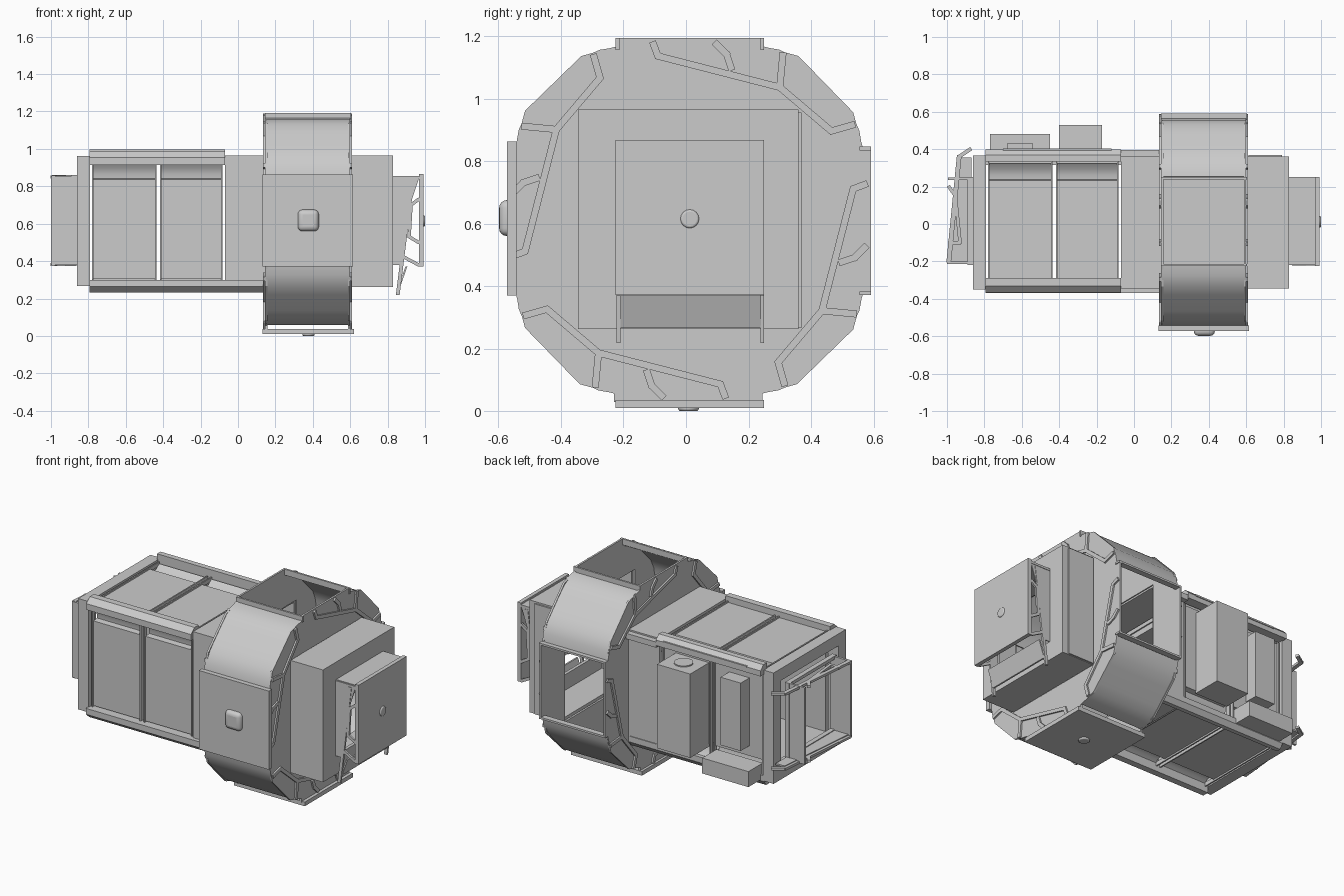
import bpy, bmesh, math
from mathutils import Vector

if "Cube" in bpy.data.objects:
    bpy.data.objects.remove(bpy.data.objects["Cube"])

grey = bpy.data.materials.new("light_grey")
grey.use_nodes = True
grey.diffuse_color = (0.6, 0.6, 0.6, 1)
grey.node_tree.nodes["Principled BSDF"].inputs["Base Color"].default_value = (0.6, 0.6, 0.6, 1)

RING = (0.01, 0.611)    # ring centre in y, z
BODY = (0.008, 0.612)   # body centre in y, z


def solid(name, polys, axis, lo, hi, smooth=False):
    """Extrude flat polygons along an axis (0 = x, 1 = y, 2 = z)."""
    bm = bmesh.new()
    for poly in polys:
        rings = []
        for h in (lo, hi):
            ring = []
            for a, b in poly:
                co = [a, b]
                co.insert(axis, h)
                ring.append(bm.verts.new(co))
            rings.append(ring)
        bm.faces.new(rings[0])
        bm.faces.new(rings[1])
        n = len(poly)
        for i in range(n):
            j = (i + 1) % n
            bm.faces.new((rings[0][i], rings[0][j], rings[1][j], rings[1][i]))
    bmesh.ops.recalc_face_normals(bm, faces=bm.faces)
    mesh = bpy.data.meshes.new(name)
    bm.to_mesh(mesh)
    bm.free()
    mesh.materials.append(grey)
    obj = bpy.data.objects.new(name, mesh)
    bpy.context.collection.objects.link(obj)
    if smooth:
        bpy.ops.object.select_all(action='DESELECT')
        obj.select_set(True)
        bpy.context.view_layer.objects.active = obj
        bpy.ops.object.shade_smooth_by_angle(angle=math.radians(40))
    return obj


def rect(a0, a1, b0, b1):
    return [(a0, b0), (a1, b0), (a1, b1), (a0, b1)]


def circle(a, b, r):
    return [(a + r * math.cos(i * math.pi / 8), b + r * math.sin(i * math.pi / 8)) for i in range(16)]


def box(name, x0, x1, y0, y1, z0, z1):
    return solid(name, [rect(x0, x1, y0, y1)], 2, z0, z1)


def frame(outer, hole):
    """Four rectangles around a hole; both given as a0, a1, b0, b1."""
    a0, a1, b0, b1 = outer
    c0, c1, d0, d1 = hole
    return [rect(a0, a1, b0, d0), rect(a0, a1, d1, b1), rect(a0, c0, d0, d1), rect(c1, a1, d0, d1)]


def spin(pts, k, centre):
    """Quarter turns that carry front to top to back to bottom."""
    for _ in range(k):
        pts = [(b, -a) for a, b in pts]
    return [(a + centre[0], b + centre[1]) for a, b in pts]


def bars(pts, w):
    """Strips of width w along a polyline."""
    out = []
    for p, q in zip(pts, pts[1:]):
        p, q = Vector(p), Vector(q)
        d = (q - p).normalized()
        n = Vector((-d.y, d.x)) * w / 2
        p, q = p - d * w * 0.3, q + d * w * 0.3
        out.append([tuple(v) for v in (p + n, q + n, q - n, p - n)])
    return out


def knob(name, poly, axis, lo, hi, r):
    obj = solid(name, [poly], axis, lo, hi, True)
    mod = obj.modifiers.new("round", 'BEVEL')
    mod.width = r
    mod.segments = 4


# Docking ring: two side walls with a square hole, each carrying pinwheel trusses
quarter = [(-.582, -.235), (-.582, .24), (-.555, .24), (-.525, .35), (-.345, .525), (-.235, .555)]
wall = quarter + [(-.235, .582), (-.235, .345), (-.345, .345), (-.345, -.235)]
rib = [(-.115, .565), (-.1, .525), (.29, .425), (.455, .285), (.525, .305)]
branch = [(.085, .565), (.12, .53), (.135, .485)]
bracket = [(.3, .53), (.29, .425)]
for k in range(4):
    ribs = [s for line in (rib, branch, bracket) for s in bars(spin(line, k, RING), 0.022)]
    for side, x, rx in (("inner", 0.145, 0.135), ("outer", 0.588, 0.6)):
        solid(side + "_ring_wall", [spin(wall, k, RING)], 0, x, x + 0.012)
        solid(side + "_truss_ribs", ribs, 0, rx, rx + 0.01)

# Curved panels on the four diagonals
outer = [(-.553, .245), (-.545, .29), (-.515, .35), (-.475, .393), (-.39, .478),
         (-.345, .52), (-.285, .545), (-.235, .553)]
inner = [(a * 0.975, b * 0.975) for a, b in reversed(outer)]
for k in range(4):
    solid("curved_panel", [spin(outer + inner, k, RING)], 0, 0.15, 0.6, True)

# Port edges and the two closed port covers
for k in (1, 2):
    for side in (-.235, .228):
        edge = [(-.582, side), (-.582, side + .012), (-.545, side + .012), (-.545, side)]
        solid("port_edge", [spin(edge, k, RING)], 0, 0.145, 0.605)
box("front_port_cover", 0.13, 0.615, -0.573, -0.543, 0.37, 0.862)
box("bottom_port_cover", 0.13, 0.62, -0.225, 0.25, 0.01, 0.036)
knob("front_knob", rect(0.32, 0.432, 0.56, 0.675), 1, -0.598, -0.545, 0.025)
knob("bottom_knob", circle(0.377, 0.008, 0.033), 2, 0.0, 0.025, 0.008)

# Hollow end block with an open truss collar and a cover
solid("end_block_walls", frame((-.345, .36, .262, .965), (-.325, .34, .282, .945)), 0, 0.605, 0.83)
solid("end_block_face", frame((-.335, .35, .272, .955), (-.22, .245, .38, .85)), 0, 0.81, 0.83)
box("end_block_lip", 0.612, 0.79, 0.355, 0.37, 0.265, 0.955)
box("end_collar_top", 0.83, 0.97, -0.215, 0.25, 0.842, 0.856)
box("end_port_cover", 0.968, 0.993, -0.225, 0.25, 0.372, 0.867)
knob("end_knob", circle(0.012, 0.615, 0.03), 0, 0.98, 1.0, 0.007)
end_truss = bars([(.93, .83), (.855, .225)], .02)
end_truss += bars([(.965, .73), (.925, .7), (.915, .53), (.965, .5)], .018)
end_truss += bars([(.965, .38), (.89, .42)], .018)
end_web = [(.83, .85), (.97, .85), (.93, .73), (.88, .38), (.83, .38)]
for y in (-0.222, 0.238):
    solid("end_truss", end_truss, 1, y, y + 0.012)
    solid("end_truss_web", [end_web], 1, y + 0.003, y + 0.009)
solid("lower_flap", [[(.895, .37), (.905, .37), (.868, .265), (.858, .265)]], 1, -0.21, 0.24)

# Main body: hollow section beside the ring
solid("joining_section", frame((-.344, .36, .26, .964), (-.325, .34, .28, .945)), 0, -0.07, 0.15)

# Rack panels on all four sides with a dished strip at one end
rack = [(-.335, -.305), (-.335, .225), (-.3, .23), (-.302, .255), (-.312, .285),
        (-.335, .315), (-.285, .315), (-.285, -.305)]
post = [(-.345, -.31), (-.345, .32), (-.32, .32), (-.32, -.31)]
for k in range(4):
    for x0, x1 in ((-0.772, -0.445), (-0.41, -0.09)):
        solid("rack_panel", [spin(rack, k, BODY)], 0, x0, x1, True)
        for x in (x0 - .008, x1):
            solid("rack_post", [spin(post, k, BODY)], 0, x, x + .008)


# Long corner rails
def rail(name, y0, y1, z0, z1, x1, cut):
    """Rail section with its outer corner cut away."""
    c = [(y0, z0), (y1, z0), (y1, z1), (y0, z1)]
    a = Vector(c[cut])
    before, after = Vector(c[cut - 1]), Vector(c[(cut + 1) % 4])
    c[cut:cut + 1] = [tuple(a.lerp(before, .45)), tuple(a.lerp(after, .45))]
    solid(name, [c], 0, -0.795, x1)


rail("top_front_rail", -0.365, -0.29, 0.915, 0.985, -0.07, 3)
rail("top_back_rail", 0.335, 0.398, 0.935, 0.998, -0.07, 2)
rail("bottom_front_rail", -0.37, -0.295, 0.233, 0.3, 0.14, 0)
rail("bottom_back_rail", 0.315, 0.365, 0.235, 0.3, 0.14, 1)
box("rail_slot_strip", -0.7, -0.12, 0.37, 0.403, 0.965, 0.975)
box("back_rail_extension", -0.07, 0.14, 0.35, 0.395, 0.92, 0.955)

# Open end frame
solid("end_frame", frame((-.35, .365, .268, .962), (-.275, .29, .343, .887)), 0, -0.862, -0.79)

# Equipment boxes on the back
box("tall_box", -0.4, -0.17, 0.34, 0.53, 0.37, 0.895)
solid("box_lid", [circle(-0.285, 0.43, 0.055)], 2, 0.895, 0.902)
box("low_box", -0.77, -0.45, 0.34, 0.482, 0.268, 0.365)
box("flat_box", -0.68, -0.54, 0.33, 0.43, 0.45, 0.875)

# Open port at the far end
box("far_port_front", -1.0, -0.87, -0.215, -0.2, 0.38, 0.856)
box("far_port_post", -0.995, -0.87, 0.235, 0.248, 0.38, 0.86)
far_rib = bars([(-.935, .36), (-.99, -.2)], .025) + bars([(-.935, .36), (-.875, .4)], .02)
far_rib += bars([(-.99, .2), (-.955, .15), (-.93, -.1), (-.99, -.1)], .018)
for z in (0.375, 0.843):
    solid("far_truss", far_rib, 2, z, z + 0.015)
solid("far_truss_web", [[(-.87, .355), (-.93, .355), (-.985, -.2), (-.87, -.2)]], 2, 0.385, 0.395)
solid("far_collar", frame((-.22, .25, .38, .86), (-.2, .23, .4, .84)), 0, -0.89, -0.86)
